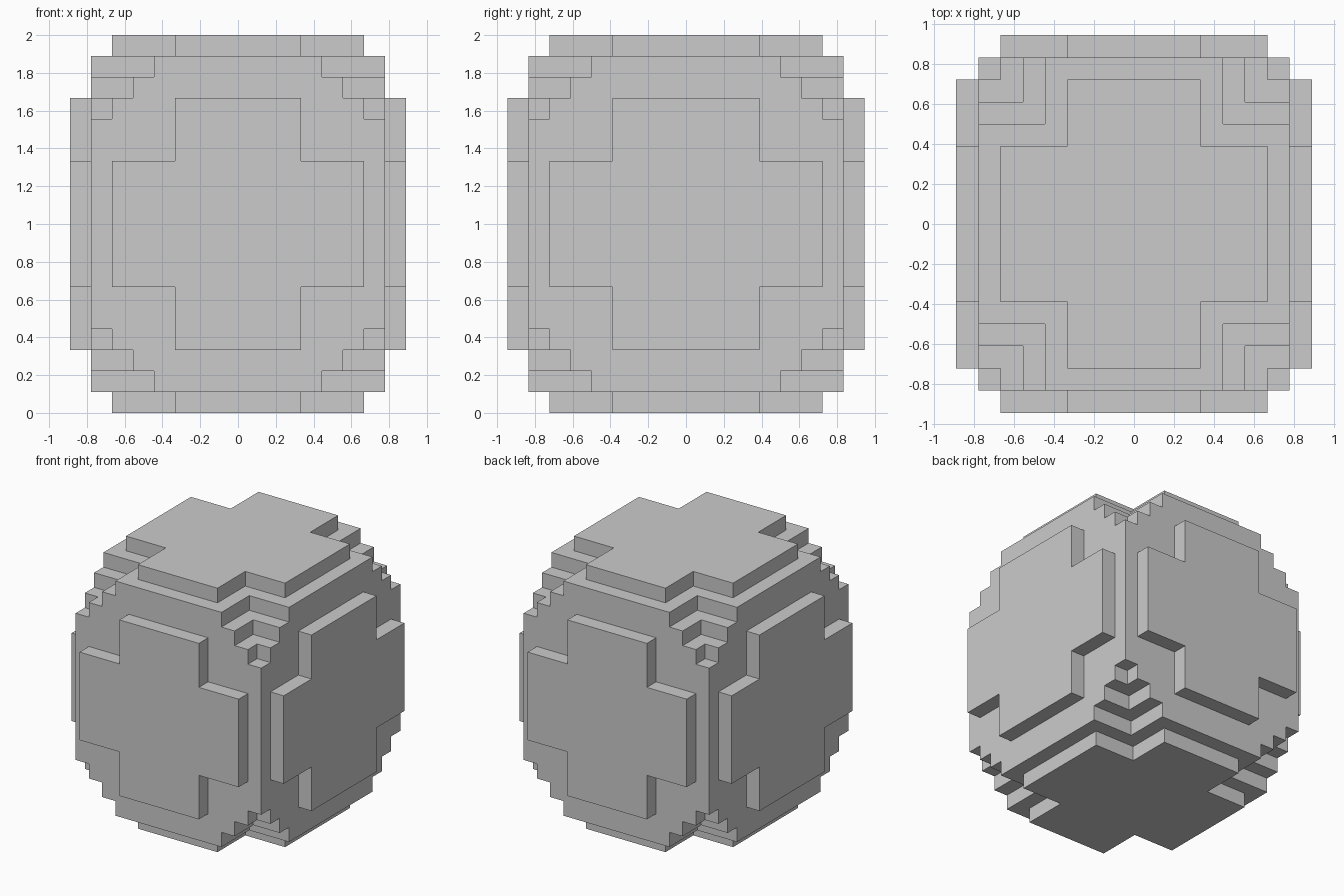
import bpy, bmesh
from itertools import product
from mathutils import Vector

if "Cube" in bpy.data.objects:
    bpy.data.objects.remove(bpy.data.objects["Cube"])

U = 1 / 9                       # one block step
CORE = (7, 7.5, 8)              # half sizes of the core, in steps
LONG = (6, 6.5, 6)              # plate arm half lengths per axis
SHORT = (3, 3.5, 3)             # plate arm half widths per axis
MID = Vector((0, 0, 9))


def make_object(name, bm):
    bmesh.ops.recalc_face_normals(bm, faces=bm.faces)
    for v in bm.verts:
        v.co = (v.co + MID) * U
    mesh = bpy.data.meshes.new(name)
    bm.to_mesh(mesh)
    bm.free()
    ob = bpy.data.objects.new(name, mesh)
    bpy.context.collection.objects.link(ob)
    return ob


def add_box(bm, lo, hi):
    verts = bmesh.ops.create_cube(bm, size=1)["verts"]
    for v in verts:
        v.co = [l + (c + 0.5) * (h - l) for l, h, c in zip(lo, hi, v.co)]


def add_plate(bm, axis, sign):
    # Plus-shaped plate, sunk half a step into the core
    u, w = (axis + 1) % 3, (axis + 2) % 3
    L, S, l, s = LONG[u], SHORT[u], LONG[w], SHORT[w]
    outline = [(L, s), (S, s), (S, l), (-S, l), (-S, s), (-L, s),
               (-L, -s), (-S, -s), (-S, -l), (S, -l), (S, -s), (L, -s)]
    verts = []
    for a, b in outline:
        p = Vector()
        p[axis], p[u], p[w] = sign * (CORE[axis] - 0.5), a, b
        verts.append(bm.verts.new(p))
    face = bm.faces.new(verts)
    ext = bmesh.ops.extrude_face_region(bm, geom=[face])["geom"]
    for v in ext:
        if isinstance(v, bmesh.types.BMVert):
            v.co[axis] += sign * 1.5


def boolean(target, helper, operation):
    mod = target.modifiers.new(helper.name, "BOOLEAN")
    mod.operation, mod.solver, mod.object = operation, "EXACT", helper
    helper.hide_render = True


# Core block
bm = bmesh.new()
add_box(bm, [-c for c in CORE], CORE)
body = make_object("stepped_body", bm)

# Nested notches at all eight corners: 3 wide 1 deep, 2 wide 2 deep, 1 wide 3 deep
helpers = []
for depth in (1, 2, 3):
    bm = bmesh.new()
    size = (4 - depth, 4 - depth, depth)
    for signs in product((-1, 1), repeat=3):
        ends = [sorted((s * (c - d), s * (c + 0.5))) for s, c, d in zip(signs, CORE, size)]
        add_box(bm, [e[0] for e in ends], [e[1] for e in ends])
    cutter = make_object(f"corner_notch_{depth}", bm)
    boolean(body, cutter, "DIFFERENCE")
    helpers.append(cutter)

# Raised plates on all six sides
bm = bmesh.new()
for axis, sign in product(range(3), (-1, 1)):
    add_plate(bm, axis, sign)
plates = make_object("side_plates", bm)
boolean(body, plates, "UNION")
helpers.append(plates)

# Bake the booleans and drop the helpers
result = bpy.data.meshes.new_from_object(body.evaluated_get(bpy.context.evaluated_depsgraph_get()))
body.modifiers.clear()
body.data = result
for ob in helpers:
    bpy.data.objects.remove(ob)
